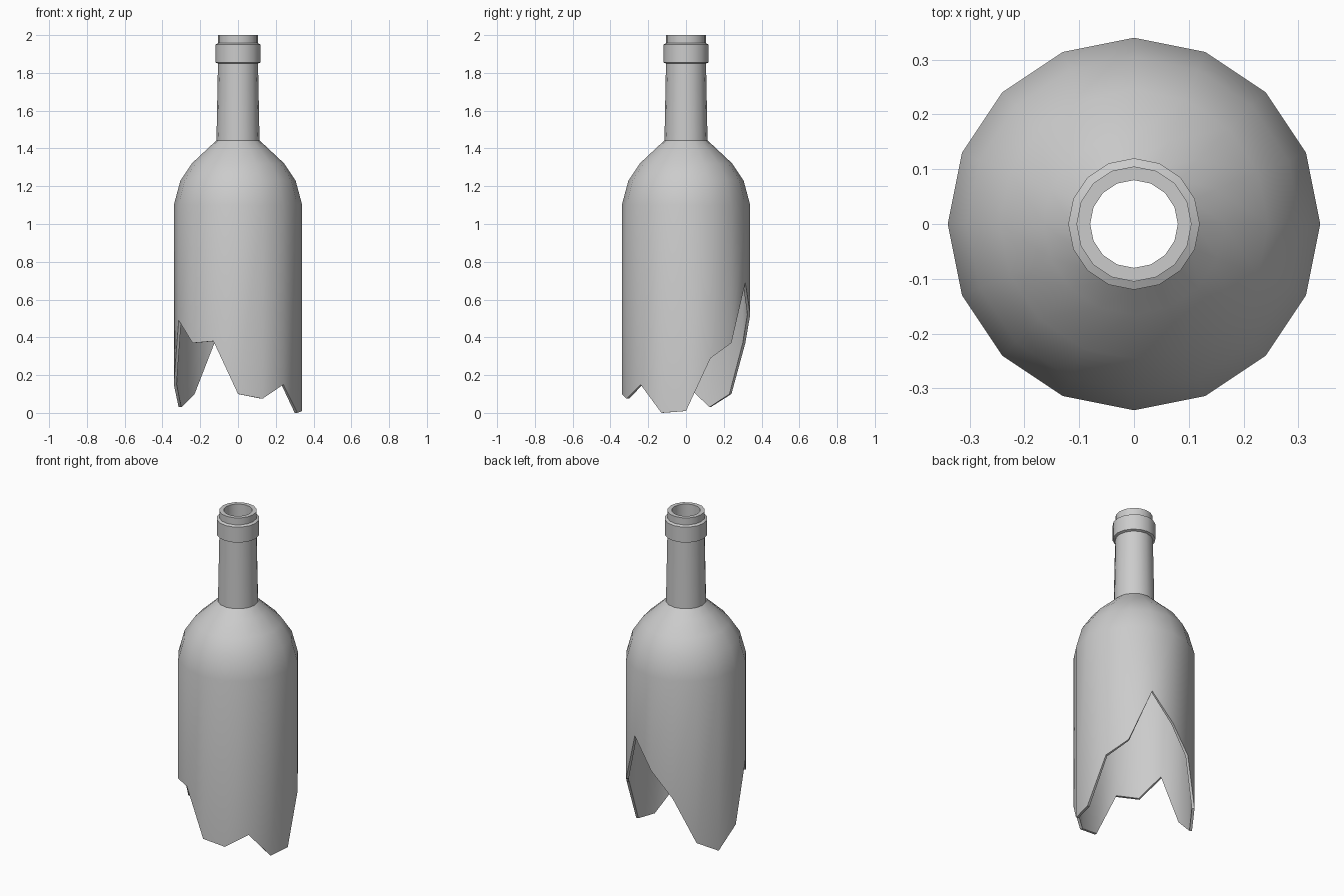
import bpy, bmesh, math

if "Cube" in bpy.data.objects:
    bpy.data.objects.remove(bpy.data.objects["Cube"])

SIDES = 16
# Height of the jagged break at each side, anticlockwise from +x
BREAK = [0.01, 0.29, 0.37, 0.69, 0.52, 0.37, 0.10, 0.03,
         0.15, 0.49, 0.37, 0.38, 0.10, 0.075, 0.15, 0.0]
# Closed wall section (radius, height); None marks the broken edge
PROFILE = [(0.34, None), (0.34, 1.10), (0.305, 1.23), (0.245, 1.32),
           (0.165, 1.395), (0.114, 1.443), (0.106, 1.85),
           (0.12, 1.855), (0.12, 1.95), (0.105, 1.957), (0.105, 2.0),
           (0.08, 2.0), (0.08, 1.455), (0.155, 1.38), (0.233, 1.31),
           (0.292, 1.22), (0.325, 1.10), (0.325, None)]

# Spin the section round the axis to make the glass wall
bm = bmesh.new()
rings = []
for i, base in enumerate(BREAK):
    a = 2 * math.pi * i / SIDES
    rings.append([bm.verts.new((r * math.cos(a), r * math.sin(a),
                                base if z is None else z)) for r, z in PROFILE])
n = len(PROFILE)
for i in range(SIDES):
    a, b = rings[i], rings[(i + 1) % SIDES]
    for j in range(n):
        k = (j + 1) % n
        bm.faces.new((a[j], b[j], b[k], a[k]))
bmesh.ops.recalc_face_normals(bm, faces=bm.faces)

mesh = bpy.data.meshes.new("broken_bottle")
bm.to_mesh(mesh)
bm.free()
bottle = bpy.data.objects.new("broken_bottle", mesh)
bpy.context.collection.objects.link(bottle)

# Smooth glass with sharp lip, collar and broken edge
bpy.context.view_layer.objects.active = bottle
bottle.select_set(True)
bpy.ops.object.shade_smooth_by_angle(angle=math.radians(35))
